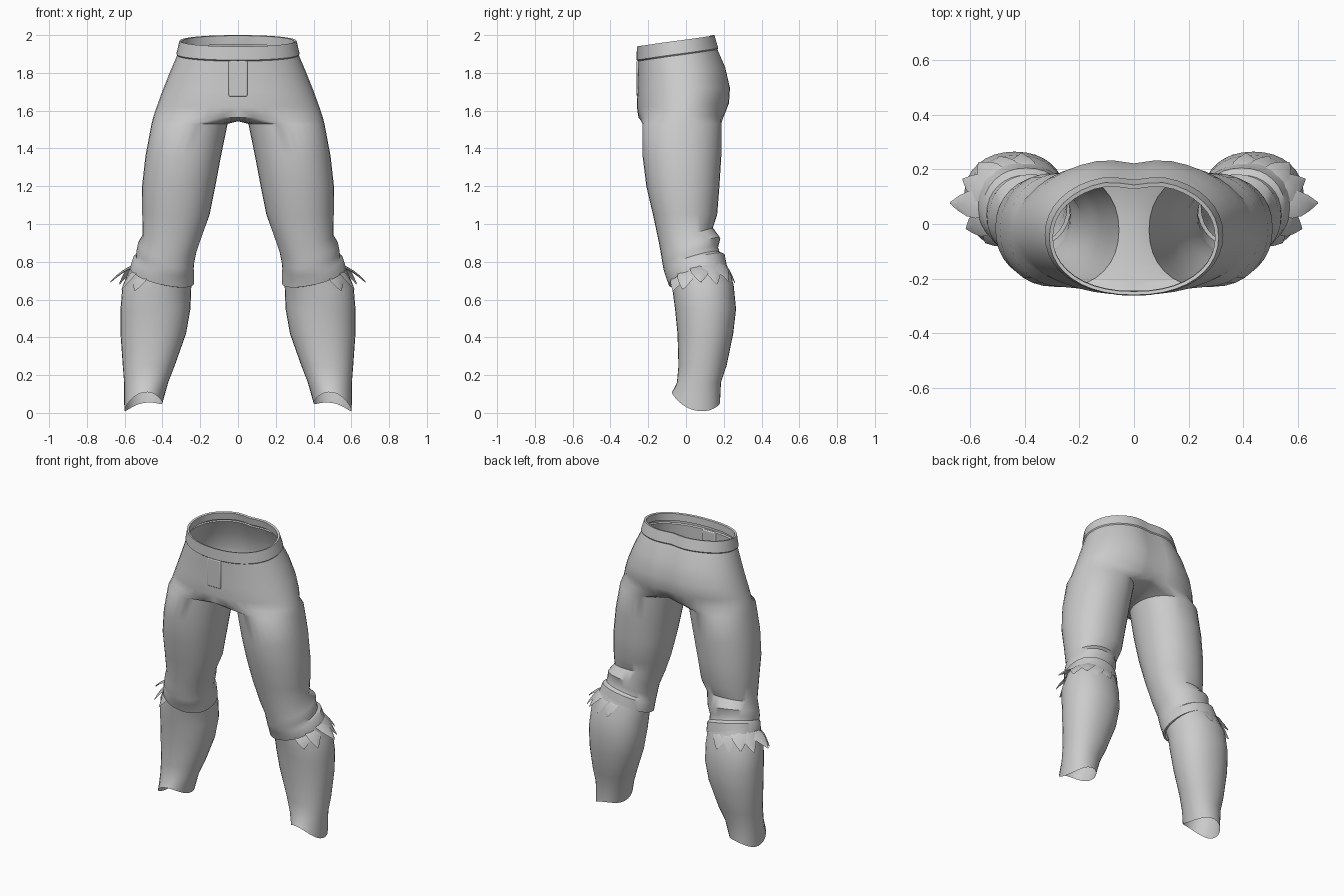
import bpy, bmesh, math
from math import sin, cos, pi, radians, exp

if "Cube" in bpy.data.objects:
    bpy.data.objects.remove(bpy.data.objects["Cube"])

N, ARC = 32, 20   # points round a leg; first ARC+1 of them run over the outer side


def spow(v, p):
    return math.copysign(abs(v) ** p, v)


def finish(name, bm, merge=False, angle=40):
    """Mirror a right-hand half, smooth it and give it a name."""
    bmesh.ops.recalc_face_normals(bm, faces=bm.faces[:])
    me = bpy.data.meshes.new(name)
    bm.to_mesh(me)
    bm.free()
    ob = bpy.data.objects.new(name, me)
    bpy.context.collection.objects.link(ob)
    mod = ob.modifiers.new("Mirror", 'MIRROR')
    mod.use_mirror_merge = merge
    mod.merge_threshold = 0.001
    bpy.ops.object.select_all(action='DESELECT')
    ob.select_set(True)
    bpy.context.view_layer.objects.active = ob
    bpy.ops.object.shade_smooth_by_angle(angle=radians(angle))
    return ob


def hip_ring(bm, zf, zb, w, yf, yb):
    """Half section from front centre round the hip to back centre."""
    pts = []
    for i in range(ARC + 1):
        a = -pi / 2 + pi * i / ARC
        x = 0 if i in (0, ARC) else w * spow(cos(a), 0.9)
        y = (yf + yb) / 2 + (yb - yf) / 2 * spow(sin(a), 0.95)
        if a > 0:
            y -= 0.02 * exp(-(x / 0.07) ** 2)
        t = (1 + sin(a)) / 2
        pts.append(bm.verts.new((x, y, zf + (zb - zf) * t)))
    return pts


def leg_point(ring, a):
    z, xi, xo, yf, yb, tx, ty, wave = ring
    return ((xi + xo) / 2 + (xo - xi) / 2 * spow(cos(a), 0.93),
            (yf + yb) / 2 + (yb - yf) / 2 * spow(sin(a), 0.93),
            z + tx * cos(a) + ty * sin(a) - wave * cos(2 * a))


def leg_ring(bm, ring):
    start = -2 * pi * (ARC / 2) / N
    return [bm.verts.new(leg_point(ring, start + 2 * pi * i / N)) for i in range(N)]


def skin(bm, a, b):
    closed = len(a) == N and len(b) == N
    for i in range(N if closed else ARC):
        j = (i + 1) % N
        bm.faces.new((a[i], a[j], b[j], b[i]))


# Trousers: inner band, waistband, hips, crotch, then thigh and knee
hips = [(1.89, 1.95, .298, -.245, .155), (1.937, 1.997, .297, -.247, .148),
        (1.94, 2.0, .31, -.26, .163), (1.868, 1.932, .327, -.262, .182),
        (1.862, 1.925, .322, -.254, .178), (1.79, 1.83, .358, -.255, .218),
        (1.70, 1.72, .398, -.257, .242), (1.62, 1.64, .427, -.26, .236)]
crotch = (1.565, 1.58, .447, -.252, .212)
thigh = [(1.53, .055, .458, -.230, .187, 0, 0, 0), (1.36, .09, .49, -.230, .187, 0, 0, 0),
         (1.20, .12, .508, -.210, .177, 0, 0, 0), (1.05, .15, .507, -.175, .165, 0, 0, 0),
         (.94, .19, .505, -.143, .142, 0, .04, 0), (.875, .22, .53, -.130, .182, .02, .05, 0),
         (.825, .232, .538, -.122, .170, .03, .05, 0), (.795, .235, .54, -.115, .180, .035, .05, 0),
         (.787, .232, .555, -.112, .205, .035, .05, 0), (.728, .232, .572, -.092, .217, .04, .05, 0),
         (.728, .245, .56, -.080, .205, .04, .05, 0)]
bm = bmesh.new()
rings = [hip_ring(bm, *h) for h in hips]
top = hip_ring(bm, *crotch)
front, back = top[0].co.copy(), top[-1].co.copy()
for k in range(1, N - ARC):
    u = k / (N - ARC)
    p = back.lerp(front, u)
    top.append(bm.verts.new((0, p.y, p.z - .028 * sin(pi * u))))
rings += [top] + [leg_ring(bm, r) for r in thigh]
for a, b in zip(rings, rings[1:]):
    skin(bm, a, b)
finish("trousers", bm, merge=True)

# Lower legs, open at the wavy ankle hem
shin = [(.765, .245, .555, -.080, .205, .04, .05, 0), (.66, .248, .612, -.070, .252, .01, .02, 0),
        (.55, .252, .622, -.058, .265, 0, 0, 0), (.42, .275, .622, -.045, .250, 0, 0, 0),
        (.25, .335, .610, -.040, .215, 0, 0, 0), (.16, .37, .603, -.048, .185, 0, 0, 0),
        (.056, .40, .602, -.075, .180, -.02, -.028, -.0)]
shin[-1] = shin[-1][:7] + (.024,)
bm = bmesh.new()
rings = [leg_ring(bm, r) for r in shin]
for a, b in zip(rings, rings[1:]):
    skin(bm, a, b)
finish("lower_legs", bm)

# Pointed frill petals fanned round the outer back of each knee cuff
petals = [(-45, .04, .08), (-21, .07, .10), (3, .115, .085), (25, .09, .11),
          (46, .08, .10), (66, .06, .115), (88, .055, .10)]
widths = [.042, .052, .046, .028, .002]
bm = bmesh.new()
for deg, out, drop in petals:
    a = radians(deg)
    bx, by, bz = leg_point(thigh[-1], a)
    rows = []
    for r, w in enumerate(widths):
        t = r / (len(widths) - 1)
        row = []
        for s in (-1, 0, 1):
            d = out * t - .014 * abs(s) * (1 - t)
            z = bz + .012 - drop * (.55 * t + .45 * t * t) - .008 * abs(s)
            row.append(bm.verts.new((bx + cos(a) * d - sin(a) * w * s,
                                     by + sin(a) * d + cos(a) * w * s, z)))
        rows.append(row)
    for p, q in zip(rows, rows[1:]):
        for i in range(2):
            bm.faces.new((p[i], p[i + 1], q[i + 1], q[i]))
finish("knee_frill", bm, angle=60)

# Flat fly panel at the front
bpy.ops.mesh.primitive_cube_add(size=1, location=(0, -.252, 1.77))
fly = bpy.context.object
fly.name = "fly_panel"
fly.scale = (.10, .018, .19)
bpy.ops.object.transform_apply(location=False, rotation=False, scale=True)
bev = fly.modifiers.new("Bevel", 'BEVEL')
bev.width, bev.segments = .006, 2
bpy.ops.object.shade_smooth_by_angle(angle=radians(40))
